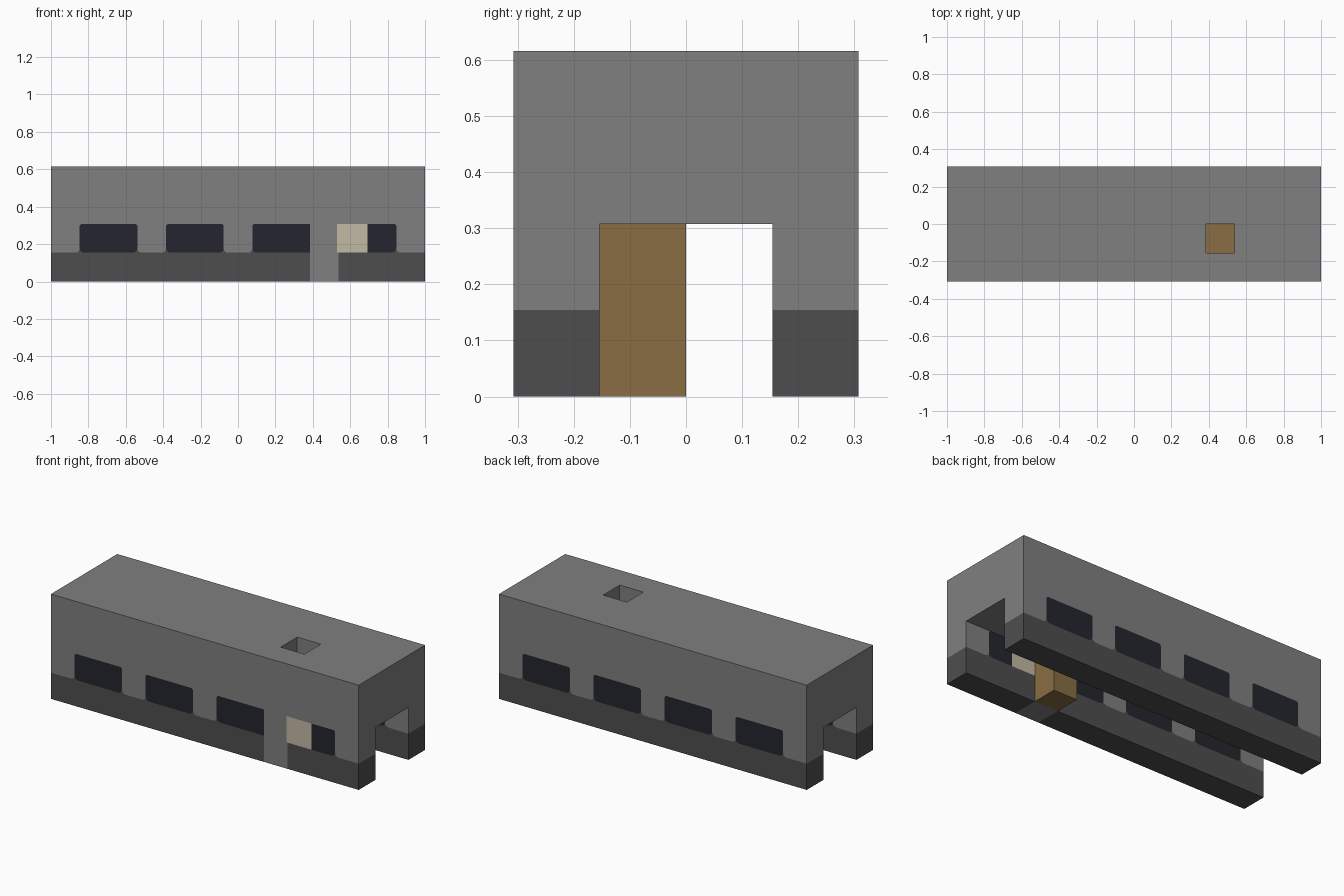
import bpy, bmesh, math

cube = bpy.data.objects.get("Cube")
if cube:
    bpy.data.objects.remove(cube, do_unlink=True)


def material(name, rgb):
    mat = bpy.data.materials.new(name)
    mat.use_nodes = True
    mat.diffuse_color = (*rgb, 1)
    mat.node_tree.nodes["Principled BSDF"].inputs["Base Color"].default_value = (*rgb, 1)
    return mat


GREY = material("wall grey", (0.215, 0.215, 0.215))
DARK = material("skirt dark grey", (0.076, 0.076, 0.076))
NAVY = material("window navy", (0.018, 0.018, 0.028))
CREAM = material("lit window cream", (0.55, 0.49, 0.37))
BROWN = material("wood brown", (0.25, 0.155, 0.057))

U = 1 / 13                     # modelling unit
SILL, CEILING, TOP = 2 * U, 4 * U, 8 * U
R, C = 0.024, 0.008            # sill rounding, top corner cut


def extrude(name, mat, points, y0, y1):
    """Prism from an x-z outline, running from y0 to y1."""
    bm = bmesh.new()
    face = bm.faces.new([bm.verts.new((x, y0, z)) for x, z in points])
    new = bmesh.ops.extrude_face_region(bm, geom=[face])["geom"]
    bmesh.ops.translate(bm, vec=(0, y1 - y0, 0),
                        verts=[v for v in new if isinstance(v, bmesh.types.BMVert)])
    bmesh.ops.recalc_face_normals(bm, faces=bm.faces)
    mesh = bpy.data.meshes.new(name)
    bm.to_mesh(mesh)
    bm.free()
    mesh.materials.append(mat)
    obj = bpy.data.objects.new(name, mesh)
    bpy.context.collection.objects.link(obj)
    return obj


def box(name, mat, x0, x1, y0, y1, z0, z1):
    return extrude(name, mat, [(x0, z0), (x1, z0), (x1, z1), (x0, z1)], y0, y1)


def curve(x, side):
    """Quarter round rising to the edge at x; runs away from it towards side."""
    return [(x + side * R * (1 - math.sin(a)), SILL + R * (1 - math.cos(a)))
            for a in (math.pi / 2 * (1 - i / 4) for i in range(5))]


def panel(name, mat, x0, x1, y, left=True, right=True, flare=-C):
    """Piece between sill and ceiling with rounded lower corners."""
    pts = curve(x0, 1) if left else [(x0, SILL)]
    pts += curve(x1, -1)[::-1] if right else [(x1, SILL)]
    pts += [(x1, CEILING - C), (x1 + flare, CEILING)] if right else [(x1, CEILING)]
    pts += [(x0 - flare, CEILING), (x0, CEILING - C)] if left else [(x0, CEILING)]
    extrude(name, mat, pts, *y)


def skirt(name, x0, x1, edges, y):
    """Lower wall whose top rises in a cusp at each window edge."""
    pts = [(x0, 0), (x1, 0), (x1, SILL)]
    for e in sorted(edges, reverse=True):
        right = curve(e, 1)[::-1] if e + R < x1 else []
        left = curve(e, -1) if e - R > x0 else []
        pts += right + (left[1:] if right else left)
    if (x0, SILL) not in pts and pts[-1][0] > x0:
        pts.append((x0, SILL))
    extrude(name, DARK, pts, *y)


FRONT, BACK = (-4 * U, -2 * U), (2 * U, 4 * U)
windows = [(a * U, (a + 4) * U) for a in (-11, -5, 1, 7)]
edges = [x for w in windows for x in w]
DOOR0, DOOR1 = 5 * U, 7 * U

# Both long walls: windows and the pillars between them
for label, y in (("front", FRONT), ("back", BACK)):
    front = label == "front"
    for i, (a, b) in enumerate(windows):
        if not (front and i == 3):
            panel(f"{label}_window_{i + 1}", NAVY, a, b, y, right=not (front and i == 2))
    bounds = [-1] + edges + [1]
    for i in range(5):
        a, b = bounds[2 * i], bounds[2 * i + 1]
        if not (front and i == 3):
            panel(f"{label}_pillar_{i + 1}", GREY, a, b, y, i > 0, i < 4, C)

# Skirts, doorway and the half-lit window
skirt("back_skirt", -1, 1, edges, BACK)
skirt("front_skirt_long", -1, DOOR0, edges[:5], FRONT)
skirt("front_skirt_short", DOOR1, 1, edges[7:], FRONT)
CREAM0, CREAM1 = 0.53, 9 * U
box("door", GREY, DOOR0, DOOR1, *FRONT, 0, SILL)
box("door_head", GREY, DOOR0, CREAM0, *FRONT, SILL, CEILING)
box("lit_window", CREAM, CREAM0, CREAM1, *FRONT, SILL, CEILING)
panel("front_window_4", NAVY, CREAM1, edges[7], FRONT, left=False)

# Upper block with a square shaft above the wooden post
roof = box("upper_block", GREY, -1, 1, -4 * U, 4 * U, CEILING, TOP)
cutter = box("shaft_cutter", GREY, DOOR0, DOOR1, -2 * U, 0, CEILING - U, TOP + U)
cutter.hide_render = True
mod = roof.modifiers.new("shaft", "BOOLEAN")
mod.operation, mod.object, mod.solver = "DIFFERENCE", cutter, "EXACT"
bpy.context.view_layer.objects.active = roof
bpy.ops.object.modifier_apply(modifier=mod.name)
bpy.data.objects.remove(cutter, do_unlink=True)

box("wooden_post", BROWN, DOOR0, DOOR1, -2 * U, 0, 0, CEILING)
